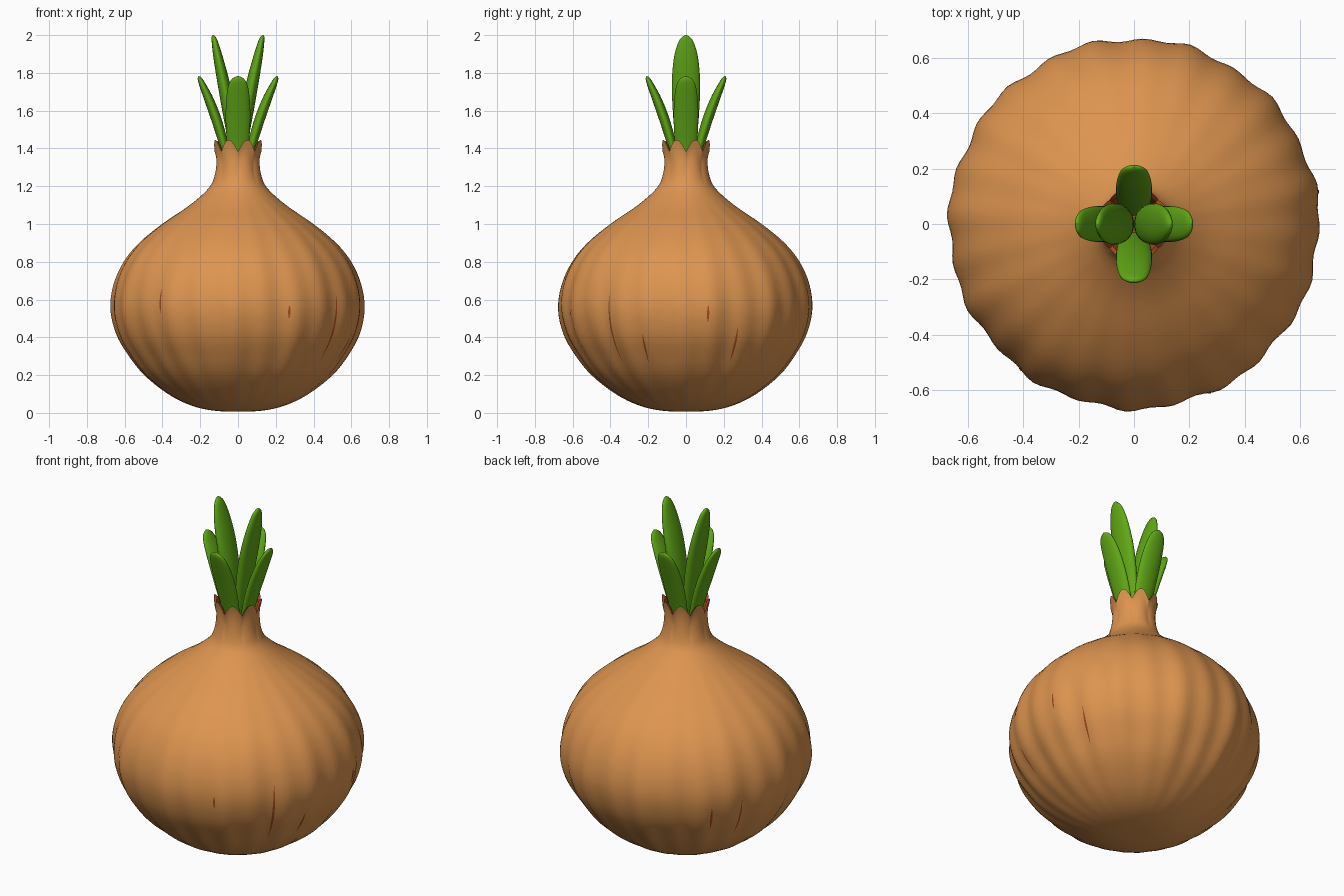
import bpy, bmesh, math
from mathutils import Vector

if "Cube" in bpy.data.objects:
    bpy.data.objects.remove(bpy.data.objects["Cube"])


def material(name, rgb):
    m = bpy.data.materials.new(name)
    m.diffuse_color = (*rgb, 1)
    m.use_nodes = True
    m.node_tree.nodes["Principled BSDF"].inputs["Base Color"].default_value = m.diffuse_color
    return m


SKIN = material("onion skin", (0.73, 0.30, 0.08))
INNER = material("dark inner skin", (0.40, 0.07, 0.012))
GREEN = material("sprout green", (0.12, 0.39, 0.008))

# Bulb profile: (radius, height)
PROFILE = [(0.0, 0.006), (0.13, 0.012), (0.25, 0.04), (0.37, 0.10), (0.495, 0.20),
           (0.58, 0.31), (0.64, 0.42), (0.668, 0.55), (0.652, 0.68), (0.60, 0.80),
           (0.52, 0.90), (0.40, 1.0), (0.255, 1.10), (0.155, 1.19), (0.125, 1.26),
           (0.115, 1.34), (0.118, 1.40), (0.127, 1.445)]


def smooth(pts, steps):
    """Catmull-Rom through the points."""
    p = [Vector(q) for q in pts]
    p = [2 * p[0] - p[1]] + p + [2 * p[-1] - p[-2]]
    out = []
    for i in range(1, len(p) - 2):
        a, b, c, d = p[i - 1:i + 3]
        for k in range(steps):
            t = k / steps
            out.append(0.5 * (2 * b + (c - a) * t + (2 * a - 5 * b + 4 * c - d) * t * t
                              + (3 * b - a - 3 * c + d) * t ** 3))
    return out + [p[-2]]


CURVE = smooth(PROFILE, 4)


def surface(r, z, a, grow=0.0):
    """Point on the rippled skin, with the neck ending in eight pointed tips."""
    body = max(0.0, min(1.0, z / 0.3, (1.15 - z) / 0.6))
    rip = 0.006 * math.cos(24 * a + 2 * z) + 0.005 * math.cos(11 * a - 3 * z)
    r += body * rip + grow
    if z > 1.22:
        f = (z - 1.22) / 0.225
        tip = abs(math.cos(4 * (a - math.pi / 8)))
        r += 0.006 * f * (tip - 0.5)
        z = 1.22 + f * (0.165 + 0.06 * tip)
    return Vector((r * math.cos(a), r * math.sin(a), z))


def make_object(name, bm, mats):
    bmesh.ops.recalc_face_normals(bm, faces=bm.faces)
    me = bpy.data.meshes.new(name)
    bm.to_mesh(me)
    bm.free()
    for m in mats:
        me.materials.append(m)
    ob = bpy.data.objects.new(name, me)
    bpy.context.collection.objects.link(ob)
    bpy.ops.object.select_all(action='DESELECT')
    ob.select_set(True)
    bpy.context.view_layer.objects.active = ob
    bpy.ops.object.shade_smooth_by_angle(angle=math.radians(50))
    return ob


def loft(bm, rings, mat_rule=lambda i: 0):
    """Skin a list of closed vertex rings and cap both ends."""
    vs = [[bm.verts.new(p) for p in ring] for ring in rings]
    n = len(vs[0])
    for i in range(len(vs) - 1):
        for j in range(n):
            k = (j + 1) % n
            f = bm.faces.new((vs[i][j], vs[i][k], vs[i + 1][k], vs[i + 1][j]))
            f.material_index = mat_rule(i)
    bm.faces.new(vs[0][::-1])
    bm.faces.new(vs[-1]).material_index = mat_rule(len(vs))


# Bulb with the open neck; the inner wall of the neck is dark
N = 144
angles = [2 * math.pi * j / N for j in range(N)]
rings = [[surface(p.x, p.y, a) for a in angles] for p in CURVE[1:]]
outer = len(rings)
for r, z in [(0.113, 1.436), (0.103, 1.38), (0.09, 1.32)]:
    rings.append([surface(r, z, a) for a in angles])
bm = bmesh.new()
loft(bm, rings, lambda i: 1 if i >= outer - 1 else 0)
make_object("onion_bulb", bm, [SKIN, INNER])


# Thin dark slits in the skin: (angle in degrees, low z, high z)
def radius_at(z):
    for p, q in zip(CURVE, CURVE[1:]):
        if p.y <= z <= q.y:
            return p.x + (q.x - p.x) * (z - p.y) / (q.y - p.y)
    return 0.1


bm = bmesh.new()
for deg, lo, hi in [(-38, 0.27, 0.63), (-21, 0.27, 0.42), (10, 0.48, 0.57), (-66, 0.5, 0.57),
                    (-128, 0.52, 0.66), (25, 0.27, 0.45), (137, 0.35, 0.5), (152, 0.27, 0.52)]:
    prev = None
    for i in range(13):
        t = i / 12
        z = lo + (hi - lo) * t
        w = 0.009 * math.sin(math.pi * (0.04 + 0.92 * t))
        a = math.radians(deg)
        row = [bm.verts.new(surface(radius_at(z), z, a + s * w, 0.002)) for s in (-1, 1)]
        if prev:
            bm.faces.new((prev[0], prev[1], row[1], row[0]))
        prev = row
make_object("skin_slits", bm, [INNER])


# Sprout leaves: path of (outward, z) with half width and half thickness
def leaf(name, turn, rows):
    rows = smooth(rows, 4)
    rings = []
    for i, q in enumerate(rows):
        a, b = rows[max(i - 1, 0)], rows[min(i + 1, len(rows) - 1)]
        d = Vector((b[0] - a[0], b[1] - a[1])).normalized()
        ring = []
        for j in range(24):
            t = 2 * math.pi * j / 24
            w, h = max(q[2], 0.002) * math.cos(t), max(q[3], 0.001) * math.sin(t)
            x, y, z = q[0] + h * d.y, w, q[1] - h * d.x
            c, s = math.cos(turn), math.sin(turn)
            ring.append(Vector((x * c - y * s, x * s + y * c, z)))
        rings.append(ring)
    bm = bmesh.new()
    loft(bm, rings)
    make_object(name, bm, [GREEN])


OUTER = [(0.05, 1.31, 0.045, 0.02), (0.075, 1.42, 0.058, 0.024), (0.11, 1.54, 0.065, 0.027),
         (0.15, 1.65, 0.063, 0.025), (0.185, 1.73, 0.052, 0.018), (0.202, 1.768, 0.032, 0.012),
         (0.208, 1.783, 0.004, 0.003)]
TALL = [(0.02, 1.31, 0.045, 0.02), (0.03, 1.45, 0.058, 0.026), (0.05, 1.60, 0.07, 0.033),
        (0.077, 1.75, 0.075, 0.032), (0.105, 1.88, 0.064, 0.025), (0.122, 1.96, 0.042, 0.017),
        (0.13, 1.99, 0.02, 0.01), (0.132, 2.0, 0.004, 0.003)]
for i in range(4):
    leaf(f"outer_leaf_{i + 1}", i * math.pi / 2, OUTER)
for i in range(2):
    leaf(f"tall_leaf_{i + 1}", i * math.pi, TALL)
